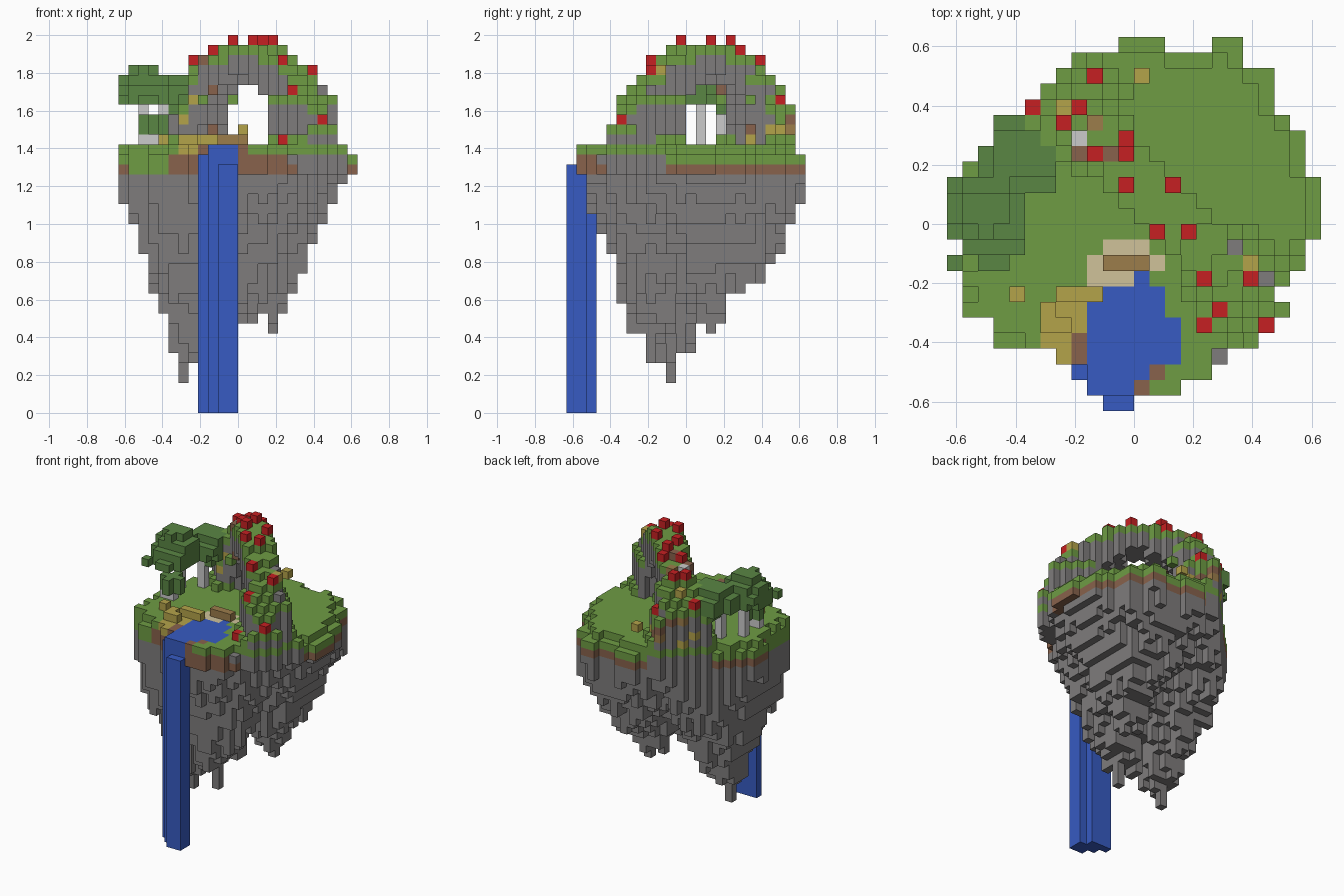
import bpy, random
from math import sqrt, hypot
from mathutils import Vector

random.seed(4)
if "Cube" in bpy.data.objects:
    bpy.data.objects.remove(bpy.data.objects["Cube"])

N = 24                 # blocks along each side
UNIT = 2 / 38          # size of one block
GROUND = 27            # first layer above the grass

# Colours as display hex values
COLOURS = {
    "grass": "6E9C44", "leaves": "5A8644", "stone": "7E7C7C", "earth": "88624C",
    "straw": "B4A34A", "sand": "D0C29A", "pale_bark": "CBCBCB", "wood": "9C7D4B",
    "flower_red": "C62022", "water": "375BC2",
}
NAMES = list(COLOURS)


def linear(c):
    return c / 12.92 if c <= 0.04045 else ((c + 0.055) / 1.055) ** 2.4


def make_material(name, code):
    rgb = [linear(b / 255) for b in bytes.fromhex(code)] + [1]
    mat = bpy.data.materials.new(name)
    mat.use_nodes = True
    bsdf = mat.node_tree.nodes["Principled BSDF"]
    bsdf.inputs["Base Color"].default_value = rgb
    bsdf.inputs["Roughness"].default_value = 0.9
    mat.diffuse_color = rgb
    return mat


MATERIALS = [make_material(n, c) for n, c in COLOURS.items()]
blocks = {}            # (i, j, k) -> (part, colour)


def put(part, colour, i, j, k):
    blocks[i, j, k] = (part, colour)


def fill(part, colour, xs, ys, zs):
    for i in xs:
        for j in ys:
            for k in zs:
                put(part, colour, i, j, k)


def span(a, b):
    return range(a, b + 1)


def column_top(i, j):
    return max((k for (a, b, k) in blocks if (a, b) == (i, j)), default=GROUND - 1)


# Island outline: first and last block of each row, back to front
FIRST = [11, 8, 7, 6, 5, 4, 3, 2, 1, 0, 0, 0, 1, 1, 1, 1, 1, 1, 3, 3, 7, 8, 9]
LAST = [18, 18, 20, 20, 20, 21, 22, 22, 22, 23, 23, 23, 23, 22, 22, 21, 20, 21, 20, 19, 17, 16, 14]
island = {(i, 23 - r) for r, (a, b) in enumerate(zip(FIRST, LAST)) for i in span(a, b)}
island -= {(i, 23) for i in span(14, 16)}

# Lowest rock layer across the width and along the depth
LOW_X = [21, 19, 16, 12, 10, 6, 3, 5, 6, 7, 8, 8, 9, 8, 9, 8, 8, 11, 14, 17, 19, 21, 23, 24]
LOW_Y = [25, 24, 19, 17, 13, 10, 8, 6, 4, 5, 3, 6, 6, 9, 8, 9, 11, 12, 13, 13, 15, 16, 19, 21]

# Hanging tips: block, lowest layer, then slopes to left, right, front and back
TIPS = ((6, 10, 3, 3, 2.6, 2.4, 1.7), (11, 8, 4, 2.4, 2.4, 2.9, 2.2),
        (15, 14, 8, 1.6, 2.1, 1.9, 1.4))


def rock_bottom(i, j):
    k = min(z + hypot((i - a) * (right if i > a else left), (j - b) * (back if j > b else front))
            for a, b, z, left, right, front, back in TIPS)
    k = round(k + random.choice((-2, -1, -0.5, 0, 0, 0.8)))
    floor = 4 if (i, j) == (11, 8) else LOW_X[i]
    return max(k, floor, LOW_Y[j])


# Hanging rock with a soil and turf cap
for i, j in sorted(island):
    rim = any((i + a, j + b) not in island for a, b in ((1, 0), (-1, 0), (0, 1), (0, -1)))
    foot = abs(i - j) > 9 and abs(i + j - 26) < 6
    shore = j < 6 and 5 <= i <= 16
    meadow = i < 8 and j < 11 and not shore
    lowered = rim and not foot and not shore and (i > 11 or random.random() < 0.5)
    top = GROUND - 2 if lowered else GROUND - 1
    for k in range(min(rock_bottom(i, j), 24), top + 1):
        if (k < 24 or foot) and k < top:
            put("hanging_rock", "stone", i, j, k)
        else:
            soil = k < top and (shore or (k == 24 and not meadow) or random.random() < 0.15)
            put("turf", "earth" if soil else "grass", i, j, k)

# Pond and waterfall
POND = {7: (10, 13), 6: (9, 13), 5: (9, 14), 4: (9, 14), 3: (9, 14), 2: (8, 12), 1: (9, 11)}
for j, (a, b) in POND.items():
    fill("pond", "water", span(a, b), [j], [25, 26])
put("pond", "water", 12, 8, 26)
blocks.pop((8, 2, 26), None)
for j, a, b, top in ((0, 10, 11, 24), (1, 9, 11, 26), (2, 8, 10, 24)):
    fill("waterfall", "water", span(a, b), [j], span(0, top))

# Beach, log and straw-coloured bank around the pond
fill("beach", "sand", span(10, 12), [10], [26])
fill("beach", "sand", span(9, 13), [9], [26])
fill("beach", "sand", span(9, 11), [8], [26])
fill("log", "wood", span(10, 12), [9], [27])
fill("bank", "straw", span(6, 8), span(4, 6), [26])
fill("bank", "straw", span(7, 9), [7], [26, 27])
fill("bank", "straw", [6], [5, 6], [27])
fill("bank", "straw", [7], [3, 5], [26])
put("bank", "straw", 7, 5, 27)
put("bank", "straw", 4, 7, 27)
fill("bank", "earth", [8], [3, 4], [25, 26])
for i, j in ((12, 1), (13, 2)):
    fill("bank", "earth", [i], [j], [25, 26])

# Diagonal stone arch with a grassy back
for i, j in sorted(island):
    s, w = (i - j) / 2 + 0.3, abs(i + j - 26)
    if abs(s) >= 8:
        continue
    crown = GROUND + 10 * sqrt(1 - (s / 8) ** 2)
    gap = GROUND + 6.6 * sqrt(max(0, 1 - (s / 3.8) ** 2))
    base = 5 if s < -4 else 4
    layers = [k for k in span(GROUND, 36)
              if gap <= k + 0.3 and k + 0.5 < crown and w <= base - (k - GROUND) * (base - 2.1) / 9]
    for k in layers:
        grassy = k == layers[-1] or k > crown - 1.8
        colour = "grass" if grassy else "stone"
        if s < -2 and not grassy and random.random() < 0.15:
            colour = random.choice(("earth", "straw", "wood", "grass"))
        put("arch", colour, i, j, k)

# Bare patches and loose blocks on and beside the arch
for colour, i, j, rise in (("pale_bark", 8, 17, 0), ("earth", 8, 16, 0), ("wood", 9, 18, 0),
                           ("earth", 10, 16, 1), ("straw", 7, 19, 0), ("straw", 12, 21, 2),
                           ("straw", 19, 9, 1), ("stone", 18, 10, 0), ("stone", 20, 8, 0),
                           ("stone", 17, 3, 0)):
    put("loose_blocks", colour, i, j, column_top(i, j) + rise)

# Red flowers on top of the arch and its feet
FLOWERS = ((9, 21), (5, 19), (8, 19), (7, 18), (9, 16), (11, 17), (11, 16), (11, 14), (14, 14),
           (13, 11), (15, 11), (16, 8), (19, 8), (17, 6), (16, 5), (20, 5))
for i, j in FLOWERS:
    put("flowers", "flower_red", i, j, column_top(i, j) + 1)

# Trees: pale trunks, layered crowns and one small bush
for i, j, top in ((2, 13, 31), (4, 15, 31), (2, 10, 27), (3, 10, 27)):
    fill("trunks", "pale_bark", [i], [j], span(GROUND, top))


def leaf_layer(ci, cj, radius, k):
    for i in range(N):
        for j in range(N):
            if hypot(i - ci, j - cj) <= radius and (i, j, k) not in blocks:
                put("tree_crowns", "leaves", i, j, k)


for ci, cj, k, radii in ((2.2, 12.4, 31, (2.7, 2.8, 2.3, 1.5)),
                         (4.4, 16, 30, (1.2, 2.5, 2.6, 1.9)),
                         (3, 10, 28, (1, 1.2))):
    for n, r in enumerate(radii):
        leaf_layer(ci, cj, r, k + n)
fill("tree_crowns", "leaves", [0, 2, 3], [9], [31])
fill("tree_crowns", "leaves", span(1, 4), [10], [31, 32])


# Turn each part into a mesh of its exposed block faces
def build(part):
    verts, faces, slots = {}, [], []
    used = []
    for cell, (owner, colour) in blocks.items():
        if owner != part:
            continue
        if colour not in used:
            used.append(colour)
        for axis in range(3):
            for sign in (0, 1):
                step = list(cell)
                step[axis] += 2 * sign - 1
                if tuple(step) in blocks:
                    continue
                face = []
                for u, v in ((0, 0), (1, 0), (1, 1), (0, 1)):
                    corner = list(cell)
                    corner[axis] += sign
                    corner[(axis + 1) % 3] += u
                    corner[(axis + 2) % 3] += v
                    face.append(verts.setdefault(tuple(corner), len(verts)))
                faces.append(face if sign else face[::-1])
                slots.append(used.index(colour))
    mesh = bpy.data.meshes.new(part)
    origin = Vector((N / 2, N / 2, 0))
    mesh.from_pydata([(Vector(p) - origin) * UNIT for p in verts], [], faces)
    for colour in used:
        mesh.materials.append(MATERIALS[NAMES.index(colour)])
    mesh.polygons.foreach_set("material_index", slots)
    mesh.update()
    bpy.context.collection.objects.link(bpy.data.objects.new(part, mesh))


for part in sorted({owner for owner, _ in blocks.values()}):
    build(part)
